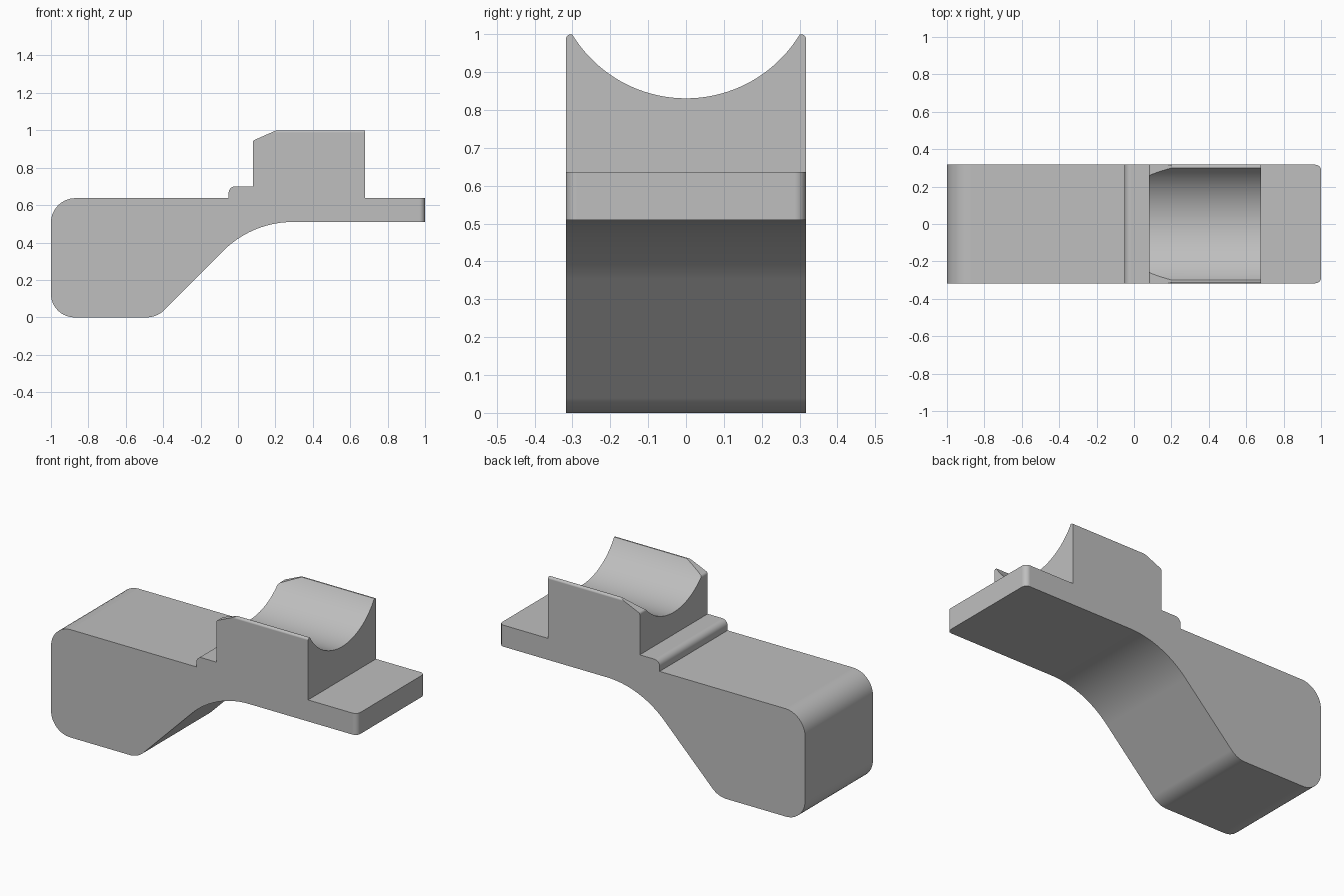
import bpy, bmesh, math
from mathutils import Vector

if "Cube" in bpy.data.objects:
    bpy.data.objects.remove(bpy.data.objects["Cube"], do_unlink=True)

HALF_WIDTH = 0.317

grey = bpy.data.materials.new("plain grey")
grey.use_nodes = True
grey.diffuse_color = (0.52, 0.52, 0.52, 1)
grey.node_tree.nodes["Principled BSDF"].inputs["Base Color"].default_value = grey.diffuse_color


def rounded(corners, steps=12):
    """Outline from (a, b, radius) corners, each replaced by a tangent arc."""
    out = []
    for i, (a, b, r) in enumerate(corners):
        p = Vector((a, b))
        if r == 0:
            out.append(p)
            continue
        u = (Vector(corners[i - 1][:2]) - p).normalized()
        v = (Vector(corners[(i + 1) % len(corners)][:2]) - p).normalized()
        half = u.angle(v) / 2
        centre = p + (u + v).normalized() * r / math.sin(half)
        start = p + u * r / math.tan(half) - centre
        end = p + v * r / math.tan(half) - centre
        for k in range(steps + 1):
            t = k / steps
            out.append(centre + start.lerp(end, t).normalized() * r)
    return out


def prism(name, outline, place, travel):
    """Extrude a closed outline, positioned by place(a, b), along travel."""
    bm = bmesh.new()
    face = bm.faces.new([bm.verts.new(place(*p)) for p in outline])
    new = bmesh.ops.extrude_face_region(bm, geom=[face])["geom"]
    bmesh.ops.translate(bm, vec=travel, verts=[g for g in new if isinstance(g, bmesh.types.BMVert)])
    bmesh.ops.recalc_face_normals(bm, faces=bm.faces)
    mesh = bpy.data.meshes.new(name)
    bm.to_mesh(mesh)
    bm.free()
    mesh.materials.append(grey)
    obj = bpy.data.objects.new(name, mesh)
    bpy.context.collection.objects.link(obj)
    return obj


# Side profile: heavy end, sloped underside, thin tail, cradle block and step
profile = rounded([
    (-1, 0, 0.125), (-0.433, 0, 0.13), (0.075, 0.51, 0.53),
    (1, 0.51, 0), (1, 0.637, 0), (0.68, 0.637, 0), (0.68, 1.01, 0),
    (0.228, 1.01, 0), (0.08, 0.945, 0.015), (0.08, 0.70, 0),
    (-0.05, 0.70, 0.035), (-0.05, 0.637, 0), (-1, 0.637, 0.13),
])
body = prism("cradle_body", profile, lambda a, b: (a, -HALF_WIDTH, b),
             (0, 2 * HALF_WIDTH, 0))

# Rounded upright corners of the thin tail
bm = bmesh.new()
bm.from_mesh(body.data)
tail = [e for e in bm.edges if all(v.co.x > 0.999 for v in e.verts)
        and abs(e.verts[0].co.z - e.verts[1].co.z) > 0.1]
bmesh.ops.bevel(bm, geom=tail, offset=0.03, segments=6, profile=0.5, affect="EDGES")
bm.to_mesh(body.data)
bm.free()

# Groove cutter: round trough with level rims and softened outer rim edges
RADIUS, CENTRE, SOFT = 0.352, 1.183, 0.012
reach = math.acos((CENTRE - 1) / RADIUS)
trough = [Vector((RADIUS * math.sin(t), CENTRE - RADIUS * math.cos(t)))
          for t in (reach * k / 32 for k in range(-32, 33))]
rim = [Vector((HALF_WIDTH - SOFT + SOFT * math.sin(t), 1 - SOFT + SOFT * math.cos(t)))
       for t in (math.pi / 2 * k / 6 for k in range(7))]
right = rim + [Vector((0.4, 1 - SOFT)), Vector((0.4, 1.3))]
left = [Vector((-p.x, p.y)) for p in reversed(right)]
cutter = prism("groove_cutter", left + trough + right, lambda a, b: (-0.2, a, b), (1.1, 0, 0))
cutter.hide_render = True

cut = body.modifiers.new("groove", "BOOLEAN")
cut.operation = "DIFFERENCE"
cut.solver = "EXACT"
cut.object = cutter

for o in bpy.context.selected_objects:
    o.select_set(False)
body.select_set(True)
bpy.context.view_layer.objects.active = body
bpy.ops.object.modifier_apply(modifier="groove")
bpy.data.objects.remove(cutter, do_unlink=True)

# Smooth curves, crisp edges, flat large faces
bpy.ops.object.shade_smooth_by_angle(angle=math.radians(25))
weighted = body.modifiers.new("flat faces", "WEIGHTED_NORMAL")
weighted.keep_sharp = True
